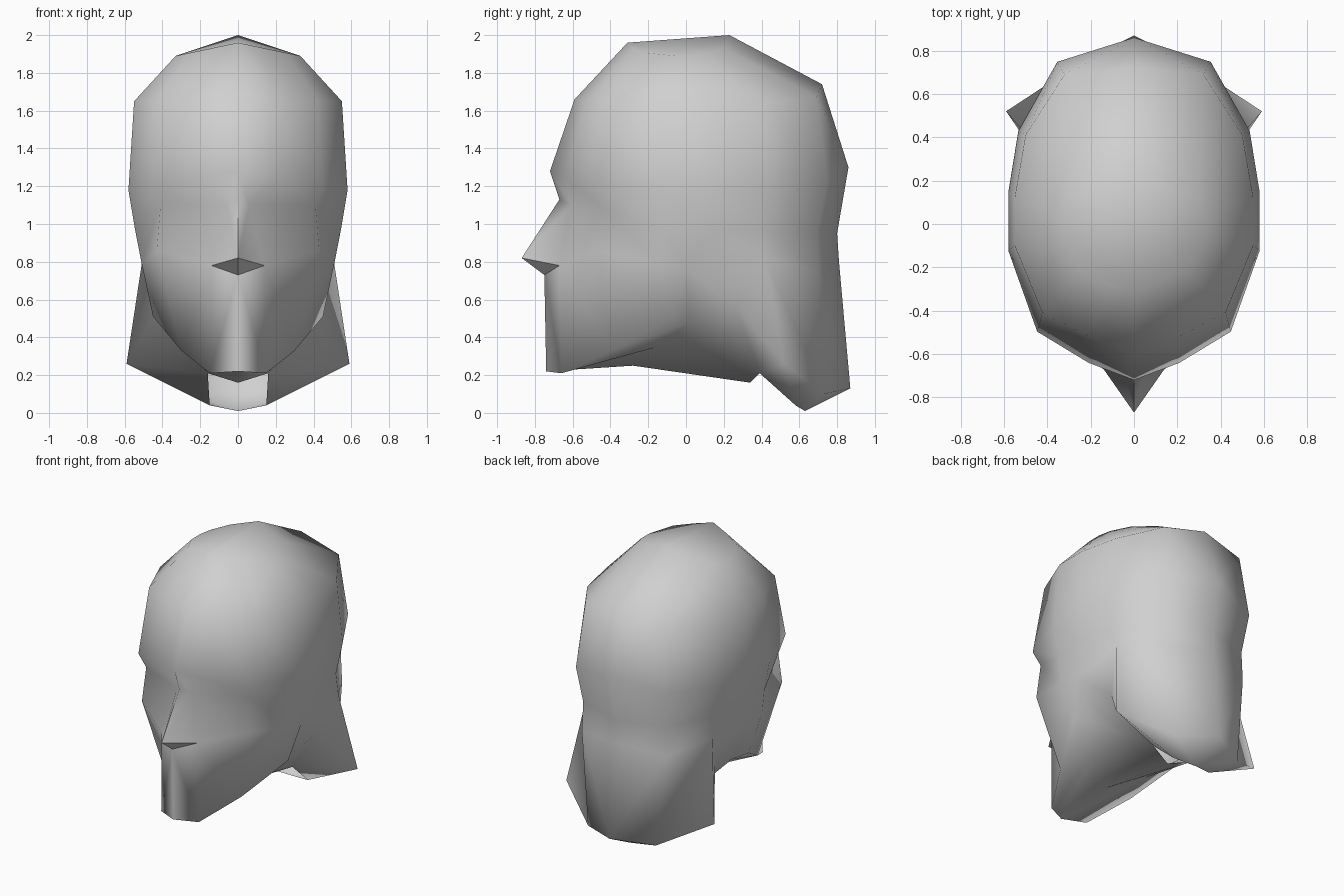
import bpy
import bmesh
import math

cube = bpy.data.objects.get("Cube")
if cube:
    bpy.data.objects.remove(cube, do_unlink=True)

# Plain grey clay
clay = bpy.data.materials.new("clay_grey")
clay.use_nodes = True
grey = (0.63, 0.63, 0.63, 1)
clay.diffuse_color = grey
clay.node_tree.nodes["Principled BSDF"].inputs["Base Color"].default_value = grey

bm = bmesh.new()

# Half outline of the skull, from the forehead round to the back
OUTLINE = [(0, -1), (.36, -.89), (.77, -.69), (1, -.17),
           (1, .17), (.92, .5), (.61, .87), (0, 1)]


def point(x, y, z):
    return bm.verts.new((x, y, z))


def face(*verts):
    return bm.faces.new(verts)


def skull_ring(width, front, back, z_front, z_side, z_back):
    """Scale the outline to a width and depth, tilting it in height."""
    ring = []
    for x, y in OUTLINE:
        reach, z_end = (-front, z_front) if y < 0 else (back, z_back)
        ring.append(point(x * width, y * reach, z_side + (z_end - z_side) * (1 - x)))
    return ring


def bridge(upper, lower, columns):
    for i in columns:
        face(upper[i], upper[i + 1], lower[i + 1], lower[i])


# Skull, from the crown down to the eye line
crown = skull_ring(.33, -.31, .23, 1.96, 1.89, 2)
temple = skull_ring(.55, -.59, .72, 1.66, 1.65, 1.74)
temple[5].co = (.5, .41, 1.64)
temple[6].co = (.32, .69, 1.67)
brow = skull_ring(.58, -.72, .86, 1.28, 1.18, 1.3)
eye_line = skull_ring(.545, -.67, .8, 1.13, .97, .95)
eye_line[1].co = (.06, -.61, 1.1)
eye_line[2].co = (.41, -.46, 1.1)
bridge(crown, temple, range(7))
bridge(temple, brow, range(7))
bridge(brow, eye_line, range(7))

# Crown cap
front, back = crown[0], crown[7]
face(front, crown[1], crown[2])
face(front, crown[2], crown[3])
face(front, crown[3], crown[4], back)
face(back, crown[4], crown[5])
face(back, crown[5], crown[6])

# Ring at the nose base, running back to the nape
ear = point(.5, .01, .76)
flare_top = point(.505, .42, .82)
cheek_line = [point(0, -.75, .73), point(.14, -.67, .78), point(.43, -.48, .86),
              point(.51, -.14, .79), ear, flare_top,
              point(.34, .7, .75), point(0, .81, .8)]
bridge(eye_line, cheek_line, range(1, 7))

# Nose with a crisp underside
nose_tip = point(0, -.87, .82)
face(eye_line[0], eye_line[1], nose_tip)
face(eye_line[1], cheek_line[1], nose_tip)
nose_underside = face(nose_tip, cheek_line[1], cheek_line[0])
for edge in nose_underside.edges:
    edge.smooth = False

# Mouth, cheeks and jaw edge
jaw = [point(0, -.74, .22), point(.15, -.66, .21),
       point(.3, -.39, .33), point(.45, -.07, .51)]
bridge(cheek_line, jaw, range(3))
face(cheek_line[3], ear, jaw[3])

# Underside of the chin and jaw
throat = point(0, -.28, .25)
throat_side = point(.22, -.15, .35)
jaw_hinge = point(.38, .02, .48)
neck_front = point(0, .34, .16)
neck_side = point(.16, .39, .21)
face(jaw[0], jaw[1], throat_side, throat)
face(jaw[1], jaw[2], throat_side)
face(jaw[2], jaw[3], jaw_hinge, throat_side)
face(jaw[3], ear, jaw_hinge)
face(throat, throat_side, neck_side, neck_front)
face(throat_side, jaw_hinge, neck_side)

# Side of the neck, folding out into the flared cover
neck_fold = point(.42, .27, .55)
flare_tip = point(.59, .52, .26)
hem_side = point(.27, .73, .1)
hem_back = point(0, .87, .13)
floor_side = point(.15, .58, .04)
floor_front = point(0, .63, .01)
face(ear, flare_top, neck_fold)
face(ear, neck_fold, jaw_hinge)
face(jaw_hinge, neck_fold, neck_side)
face(neck_fold, flare_top, flare_tip)
face(neck_fold, flare_tip, neck_side)
face(flare_tip, floor_side, neck_side)

# Outside and floor of the cover
face(flare_top, cheek_line[6], hem_side, flare_tip)
face(cheek_line[6], cheek_line[7], hem_back, hem_side)
face(floor_front, floor_side, hem_side, hem_back)
face(floor_side, flare_tip, hem_side)

# Mirror the half, weld the seam and face everything outward
bmesh.ops.mirror(bm, geom=bm.verts[:] + bm.edges[:] + bm.faces[:],
                 axis='X', merge_dist=.0005)
bmesh.ops.remove_doubles(bm, verts=bm.verts[:], dist=.0005)
bmesh.ops.recalc_face_normals(bm, faces=bm.faces[:])

mesh = bpy.data.meshes.new("head")
bm.to_mesh(mesh)
bm.free()
mesh.materials.append(clay)
head = bpy.data.objects.new("head", mesh)
bpy.context.collection.objects.link(head)

# Smooth shading with sharp jaw, nose and hem edges
bpy.context.view_layer.objects.active = head
head.select_set(True)
bpy.ops.object.shade_smooth_by_angle(angle=math.radians(80))
